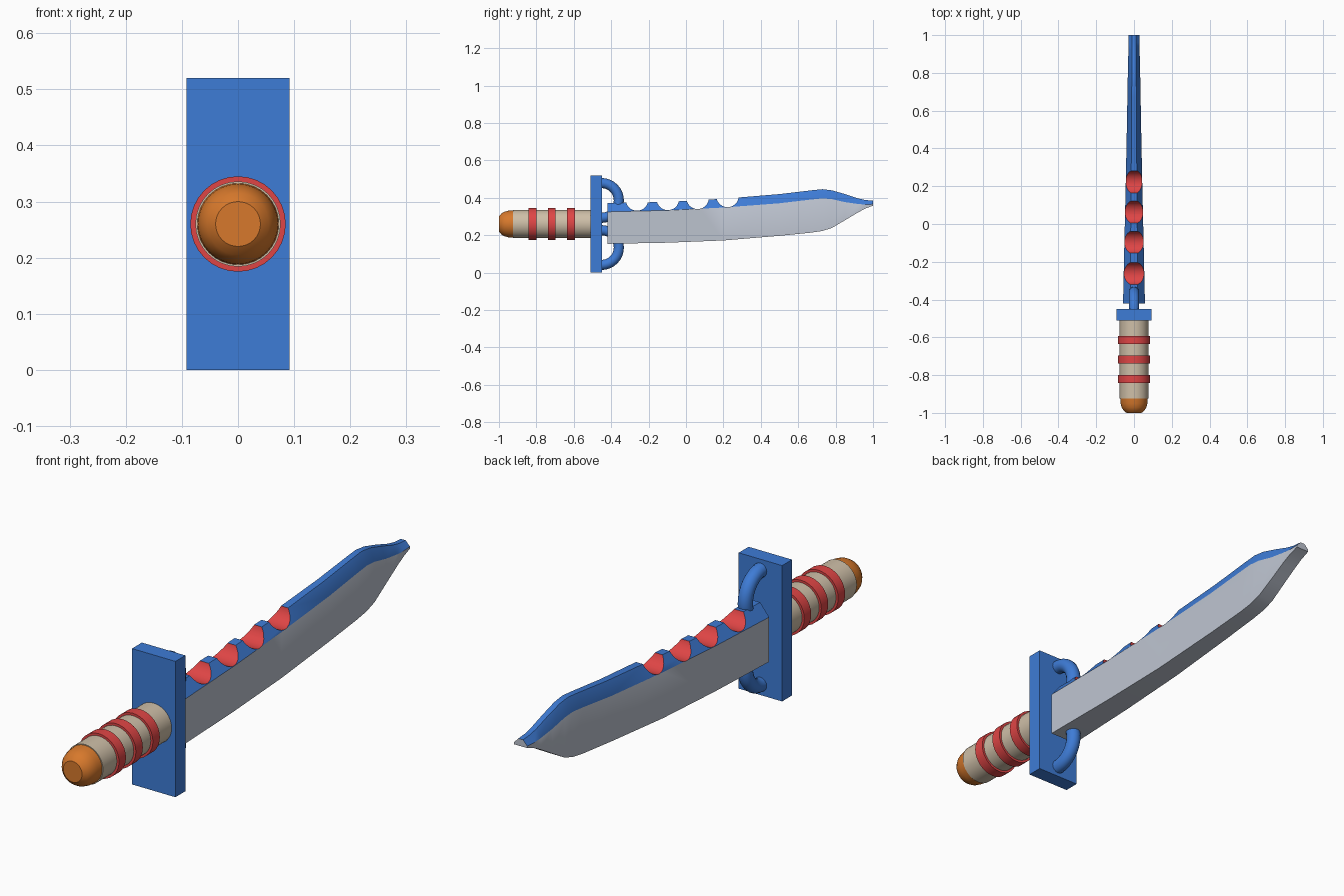
import bpy, bmesh, math

if "Cube" in bpy.data.objects:
    bpy.data.objects.remove(bpy.data.objects["Cube"])


def material(name, rgb):
    m = bpy.data.materials.new(name)
    m.diffuse_color = (*rgb, 1)
    m.use_nodes = True
    m.node_tree.nodes["Principled BSDF"].inputs["Base Color"].default_value = m.diffuse_color
    return m


BLUE = material("blue", (0.048, 0.2, 0.67))
RED = material("red", (0.74, 0.06, 0.06))
ORANGE = material("orange", (0.68, 0.19, 0.025))
TAN = material("tan", (0.62, 0.52, 0.39))
STEEL = material("steel", (0.51, 0.55, 0.63))
CZ = 0.26  # height of the handle axis


def loft(name, rings, mats, rule=None, smooth=True):
    """Skin a list of equal-sized rings and cap both ends."""
    bm = bmesh.new()
    rows = [[bm.verts.new(p) for p in ring] for ring in rings]
    n = len(rows[0])
    for a, b in zip(rows, rows[1:]):
        for i in range(n):
            j = (i + 1) % n
            f = bm.faces.new((a[i], a[j], b[j], b[i]))
            f.material_index = rule(i) if rule else 0
    bm.faces.new(rows[0])
    bm.faces.new(rows[-1])
    bmesh.ops.recalc_face_normals(bm, faces=bm.faces[:])
    me = bpy.data.meshes.new(name)
    bm.to_mesh(me)
    bm.free()
    ob = bpy.data.objects.new(name, me)
    bpy.context.collection.objects.link(ob)
    for m in mats:
        me.materials.append(m)
    if smooth:
        smooth_object(ob)
    return ob


def smooth_object(ob):
    bpy.ops.object.select_all(action='DESELECT')
    ob.select_set(True)
    bpy.context.view_layer.objects.active = ob
    bpy.ops.object.shade_smooth_by_angle(angle=math.radians(30))


def circle(n):
    return [(math.cos(2 * math.pi * i / n), math.sin(2 * math.pi * i / n)) for i in range(n)]


def lathe(name, profile, mat):
    """Turn (y, radius) pairs around the handle axis."""
    return loft(name, [[(r * c, y, CZ + r * s) for c, s in circle(32)]
                       for y, r in profile], [mat])


# Handle grip, rings and pommel
lathe("grip", [(-0.925, 0.076), (-0.5, 0.076)], TAN)
for k, y in enumerate((-0.82, -0.718, -0.615)):
    lathe(f"grip_ring_{k + 1}", [(y - 0.021, 0.085), (y + 0.021, 0.085)], RED)
lathe("pommel", [(-0.92, 0.073), (-0.95, 0.071), (-0.972, 0.065),
                 (-0.988, 0.055), (-1.0, 0.04)], ORANGE)

# Guard plate
loft("guard", [[(x, y, z) for x, z in ((-0.092, 0), (0.092, 0), (0.092, 0.52), (-0.092, 0.52))]
               for y in (-0.51, -0.45)], [BLUE], smooth=False)

# Half-ring loops on the guard
for name, cz in (("upper_loop", 0.386), ("lower_loop", 0.134)):
    rings = []
    for k in range(17):
        t = math.radians(-90 + 180 * k / 16)
        rings.append([(0.027 * c,
                       -0.452 + (0.093 + 0.027 * s) * math.cos(t),
                       cz + (0.093 + 0.027 * s) * math.sin(t)) for c, s in circle(16)])
    loft(name, rings, [BLUE])

# Blade stations: y, half width, bottom, colour line, top
stations = [
    (-0.42, 0.058, 0.154, 0.325, 0.372),
    (-0.10, 0.051, 0.160, 0.333, 0.378),
    (0.20, 0.044, 0.172, 0.348, 0.395),
    (0.50, 0.038, 0.197, 0.371, 0.420),
    (0.67, 0.035, 0.214, 0.391, 0.440),
    (0.73, 0.034, 0.223, 0.397, 0.446),
    (0.78, 0.033, 0.239, 0.393, 0.440),
    (0.85, 0.031, 0.280, 0.377, 0.420),
    (0.92, 0.030, 0.322, 0.367, 0.397),
    (0.96, 0.029, 0.343, 0.364, 0.388),
    (1.00, 0.028, 0.358, 0.366, 0.385),
]
blade = loft("blade", [[(-w, y, b), (w, y, b), (w, y, m), (0.35 * w, y, t),
                        (-0.35 * w, y, t), (-w, y, m)] for y, w, b, m, t in stations],
             [STEEL, BLUE, RED], rule=lambda i: 1 if i in (2, 3, 4) else 0, smooth=False)

# Red scallops cut into the spine
for y, z in ((-0.262, 0.391), (-0.097, 0.394), (0.062, 0.400), (0.222, 0.410)):
    cutter = loft("scallop_cutter", [[(x, y + 0.06 * c, z + 0.06 * s) for c, s in circle(40)]
                                     for x in (-0.2, 0.2)],
                  [STEEL, BLUE, RED], rule=lambda i: 2, smooth=False)
    cutter.hide_render = True
    mod = blade.modifiers.new("scallop", 'BOOLEAN')
    mod.operation = 'DIFFERENCE'
    mod.solver = 'EXACT'
    mod.object = cutter
    bpy.context.view_layer.objects.active = blade
    bpy.ops.object.modifier_apply(modifier=mod.name)
    bpy.data.objects.remove(cutter)
smooth_object(blade)
